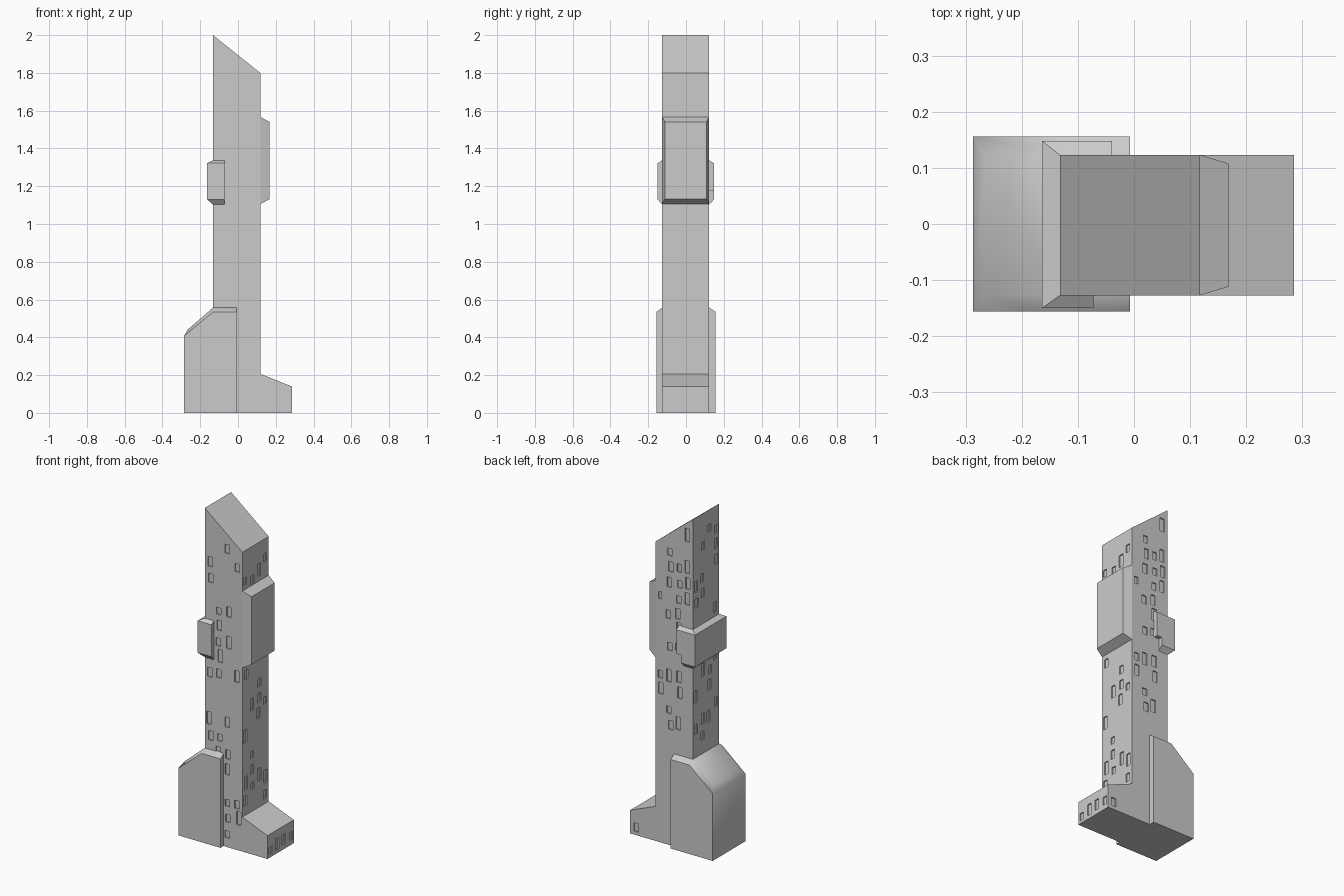
import bpy, bmesh, math, random
from mathutils import Vector

if "Cube" in bpy.data.objects:
    bpy.data.objects.remove(bpy.data.objects["Cube"])

random.seed(7)
YF, YB = -0.127, 0.123      # tower front and back planes
XL, XR = -0.132, 0.118      # tower left and right planes
FOOT = 0.285


def loft(name, rings):
    """Closed solid skinned through rings with equal point counts."""
    bm = bmesh.new()
    vs = [[bm.verts.new(p) for p in r] for r in rings]
    n = len(rings[0])
    for a, b in zip(vs, vs[1:]):
        for i in range(n):
            j = (i + 1) % n
            bm.faces.new((a[i], a[j], b[j], b[i]))
    bm.faces.new(vs[0])
    bm.faces.new(vs[-1])
    bmesh.ops.remove_doubles(bm, verts=bm.verts, dist=1e-5)
    bmesh.ops.dissolve_limit(bm, angle_limit=0.002, verts=bm.verts, edges=bm.edges)
    bmesh.ops.recalc_face_normals(bm, faces=bm.faces)
    me = bpy.data.meshes.new(name)
    bm.to_mesh(me)
    bm.free()
    ob = bpy.data.objects.new(name, me)
    bpy.context.collection.objects.link(ob)
    return ob


def at_y(profile, y):
    return [(x, y, z) for x, z in profile]


def rect_z(x0, x1, y0, y1, z):
    return [(x0, y0, z), (x1, y0, z), (x1, y1, z), (x0, y1, z)]


def rect_x(x, y0, y1, z0, z1):
    return [(x, y0, z0), (x, y1, z0), (x, y1, z1), (x, y0, z1)]


# Tower shaft with slanted roof and stepped foot
shaft = [(XL, 0), (FOOT, 0), (FOOT, 0.14), (XR, 0.207), (XR, 1.8), (XL, 2.0)]
tower = loft("tower", [at_y(shaft, YF), at_y(shaft, YB)])

# Shallow recessed windows, cut from a jittered grid on every wall
cut = bmesh.new()
DEPTH = 0.007


def window(lo, hi):
    v = bmesh.ops.create_cube(cut, size=1)["verts"]
    lo, hi = Vector(lo), Vector(hi)
    for p in v:
        p.co = (lo + hi) / 2 + Vector(a * b for a, b in zip(p.co, hi - lo))


def window_wall(axis, plane, u0, u1, z0, top, chance):
    cols = max(2, round((u1 - u0) / 0.06))
    cw, rh = (u1 - u0) / cols, 0.095
    for c in range(cols):
        z = z0 + random.uniform(0, 0.04)
        while True:
            h = random.uniform(0.04, 0.08)
            u = u0 + c * cw + random.uniform(0.008, cw - 0.038)
            w = 0.03
            if z + h > top(u + w) - 0.02:
                break
            if random.random() < chance:
                p0, p1 = plane - DEPTH, plane + DEPTH
                if axis == "y":
                    window((u, p0, z), (u + w, p1, z + h))
                else:
                    window((p0, u, z), (p1, u + w, z + h))
            z += rh


def roof(x):
    return 2.0 - 0.8 * (x - XL)


for wall in (YF, YB):
    window_wall("y", wall, XL, XR, 0.03, roof, 0.38)
    window_wall("y", wall, XR + 0.01, FOOT - 0.01, 0.015, lambda x: 0.16, 0.6)
window_wall("x", XL, YF, YB, 0.6, lambda y: 2.0, 0.45)
window_wall("x", XR, YF, YB, 0.23, lambda y: 1.8, 0.42)
window_wall("x", FOOT, YF, YB, 0.015, lambda y: 0.14, 0.7)

me = bpy.data.meshes.new("window_cutter")
cut.to_mesh(me)
cut.free()
cutter = bpy.data.objects.new("window_cutter", me)
bpy.context.collection.objects.link(cutter)
cutter.hide_render = True
mod = tower.modifiers.new("windows", "BOOLEAN")
mod.operation = "DIFFERENCE"
mod.solver = "EXACT"
mod.object = cutter
bpy.context.view_layer.objects.active = tower
bpy.ops.object.modifier_apply(modifier=mod.name)
bpy.data.objects.remove(cutter, do_unlink=True)

# Wide buttress at the base, softly chamfered shoulder
outer = [(-0.287, 0), (-0.007, 0), (-0.007, 0.535), (XL, 0.535), (-0.287, 0.405), (-0.287, 0.405)]
inner = [(-0.287, 0), (-0.007, 0), (-0.007, 0.557), (XL, 0.557), (-0.265, 0.442), (-0.287, 0.405)]
buttress = loft("base_buttress", [at_y(outer, -0.156), at_y(inner, YF),
                                  at_y(inner, YB), at_y(outer, 0.156)])
bpy.ops.object.select_all(action="DESELECT")
buttress.select_set(True)
bpy.context.view_layer.objects.active = buttress
bpy.ops.object.shade_smooth_by_angle(angle=math.radians(38))

# Bevelled bay on the right wall
loft("right_bay", [rect_x(XR - 0.02, YF, YB, 1.105, 1.567),
                   rect_x(XR, YF, YB, 1.105, 1.567),
                   rect_x(0.168, -0.112, 0.108, 1.132, 1.54)])

# Collar wrapped round the left side, longer at the upper back
END = -0.072
loft("left_collar", [rect_z(XL, END, YF, YB, 1.103),
                     rect_z(-0.164, END, -0.15, 0.148, 1.13),
                     rect_z(-0.164, END, -0.15, 0.148, 1.322),
                     rect_z(XL, END, YF, YB, 1.337)])
wing = [(YB - 0.01, 1.177), (0.148, 1.177), (0.148, 1.322), (YB, 1.337), (YB - 0.01, 1.337)]
loft("collar_wing", [[(x, y, z) for y, z in wing] for x in (END, -0.039)])
